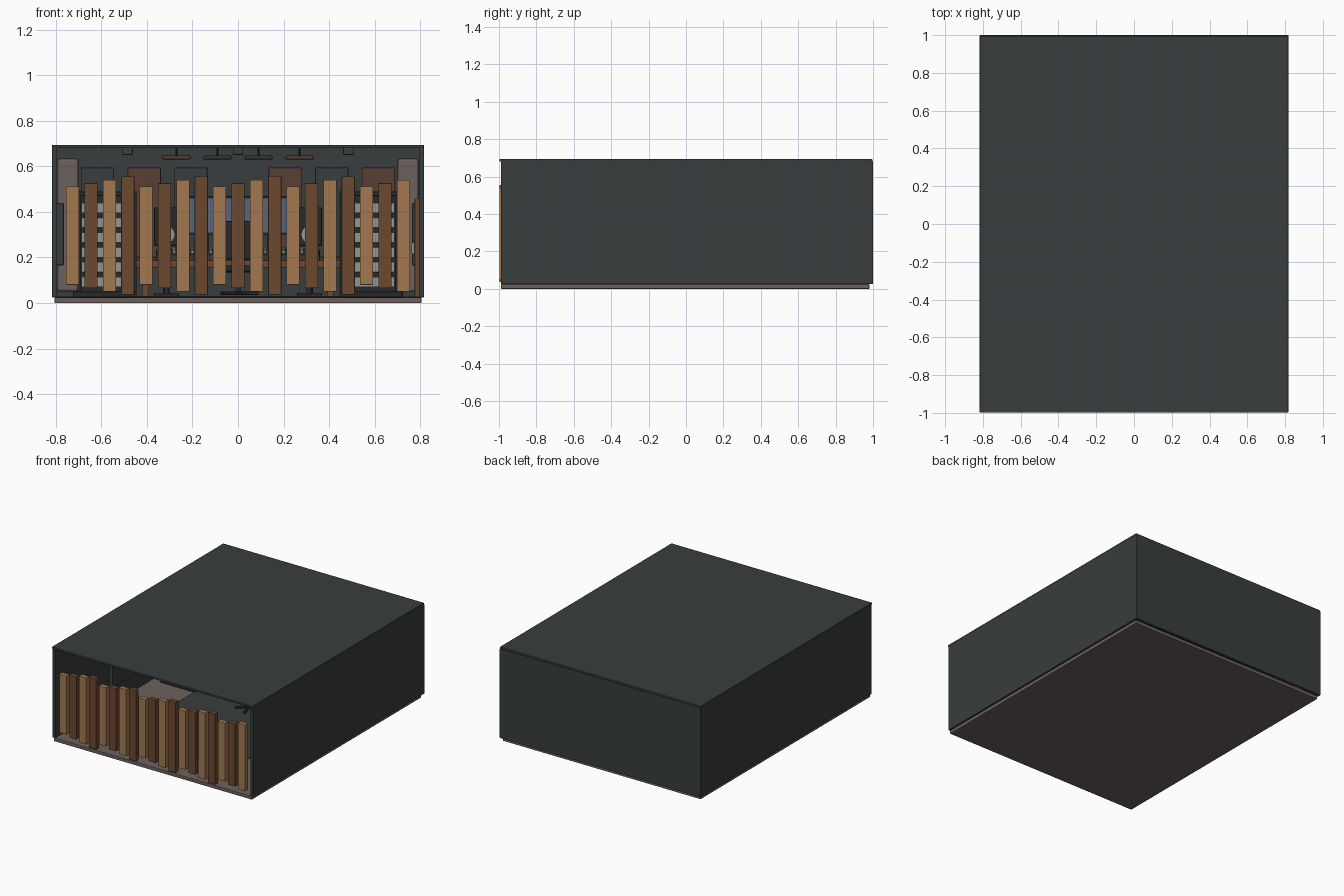
import bpy
from math import pi, cos, sin


def mat(name, rgb):
    m = bpy.data.materials.new(name)
    m.diffuse_color = (*rgb, 1)
    return m


DARK = mat("charcoal", (0.04, 0.047, 0.047))
BLACK = mat("near_black", (0.02, 0.022, 0.024))
FLOOR = mat("warm_grey", (0.15, 0.12, 0.11))
OAK = mat("light_wood", (0.36, 0.19, 0.08))
WALNUT = mat("dark_wood", (0.15, 0.065, 0.03))
BROWN = mat("brown_fabric", (0.1, 0.05, 0.035))
METAL = mat("light_metal", (0.3, 0.31, 0.3))
SCREEN = mat("screen_blue", (0.1, 0.13, 0.2))


def box(name, x, y, z, m, bevel=0.0, rot=(0, 0, 0)):
    """Box from (min, max) ranges on each axis."""
    bpy.ops.mesh.primitive_cube_add(size=1, rotation=rot, location=(
        sum(x) / 2, sum(y) / 2, sum(z) / 2))
    o = bpy.context.object
    o.name = name
    o.scale = (x[1] - x[0], y[1] - y[0], z[1] - z[0])
    bpy.ops.object.transform_apply(location=False, rotation=False, scale=True)
    o.data.materials.append(m)
    if bevel:
        b = o.modifiers.new("bevel", 'BEVEL')
        b.width, b.segments = bevel, 2
    return o


def cyl(name, loc, r, h, m, rot=(0, 0, 0), n=24):
    bpy.ops.mesh.primitive_cylinder_add(vertices=n, radius=r, depth=h,
                                        location=loc, rotation=rot)
    o = bpy.context.object
    o.name = name
    o.data.materials.append(m)
    bpy.ops.object.shade_smooth_by_angle()
    return o


def mx(s, a, b):
    """Range a..b mirrored to side s."""
    return (a, b) if s > 0 else (-b, -a)


# Room shell, open at the front
box("floor", (-0.805, 0.805), (-0.988, 0.98), (0, 0.025), FLOOR, 0.003)
box("roof", (-0.817, 0.817), (-0.998, 0.996), (0.68, 0.695), DARK, 0.004)
box("back_wall", (-0.817, 0.817), (0.98, 1.0), (0.025, 0.683), DARK, 0.003)
for s, side in ((-1, "left"), (1, "right")):
    box(side + "_wall", mx(s, 0.795, 0.817), (-0.99, 0.985), (0.025, 0.683), DARK, 0.003)

# Wooden diffuser slats across the front, stepping in height
for i in range(19):
    x = (i - 9) * 0.0807
    h = 0.216 + 0.0145 * (i % 4)
    box("front_slat", (x - 0.029, x + 0.029), (-0.998, -0.963),
        (0.296 - h, 0.296 + h), WALNUT if i % 2 else OAK, 0.002)

# Rug, acoustic panels on the back wall, ceiling fittings
box("rug", (-0.45, 0.45), (-0.7, 0.3), (0.025, 0.031), DARK, 0.002)
for i, x in enumerate((-0.617, -0.412, -0.207, 0.207, 0.412, 0.617)):
    box("back_panel", (x - 0.073, x + 0.073), (0.945, 0.98), (0.2, 0.595),
        BROWN if i % 2 else DARK, 0.005)
for x, w, m in ((-0.27, 0.062, BROWN), (0.27, 0.062, BROWN),
                (-0.09, 0.062, DARK), (0.09, 0.062, DARK)):
    box("ceiling_panel", (x - w, x + w), (-0.25, 0.35), (0.63, 0.648), m, 0.006)
    for y in (-0.15, 0.25):
        cyl("panel_hanger", (x, y, 0.664), 0.004, 0.034, BLACK, n=8)
for x in (-0.485, 0, 0.485):
    box("ceiling_lamp", (x - 0.023, x + 0.023), (-0.5, 0.6), (0.65, 0.681), DARK, 0.004)

# Door on the right wall
box("door", (0.776, 0.796), (-0.85, -0.55), (0.025, 0.46), WALNUT, 0.003)
cyl("door_handle", (0.768, -0.59, 0.24), 0.007, 0.05, METAL, n=12)

for s, side in ((-1, "left_"), (1, "right_")):
    # Corner traps and wall panels
    box(side + "corner_trap", mx(s, 0.7, 0.795), (0.86, 0.98), (0.05, 0.635), FLOOR, 0.012)
    for k in range(3):
        y = -0.365 + k * 0.4
        box(side + "wall_panel", mx(s, 0.765, 0.796), (y, y + 0.3), (0.165, 0.44), DARK, 0.006)

    # Equipment rack with stacked units
    box(side + "rack_base", mx(s, 0.445, 0.725), (0.13, 0.46), (0.025, 0.05), BLACK, 0.006)
    box(side + "rack_back", mx(s, 0.45, 0.7), (0.43, 0.45), (0.05, 0.485), BLACK)
    box(side + "rack_top", mx(s, 0.445, 0.705), (0.14, 0.45), (0.47, 0.49), BLACK, 0.005)
    for a in (0.445, 0.69):
        box(side + "rack_side", mx(s, a, a + 0.015), (0.14, 0.45), (0.05, 0.475), BLACK)
    for k in range(6):
        z = 0.07 + k * 0.065
        box(side + "rack_unit", mx(s, 0.462, 0.688), (0.15, 0.43), (z, z + 0.045), METAL, 0.003)
        for d in (0.5, 0.575, 0.65):
            cyl("rack_knob", (s * d, 0.145, z + 0.022), 0.011, 0.014, BLACK, (pi / 2, 0, 0), 12)

    # Loudspeaker on its stand
    x = s * 0.315
    box(side + "stand_base", (x - 0.055, x + 0.055), (0.68, 0.8), (0.025, 0.045), BLACK, 0.004)
    cyl(side + "stand_post", (x, 0.74, 0.145), 0.014, 0.21, BLACK, n=12)
    box(side + "speaker", (x - 0.055, x + 0.055), (0.67, 0.81), (0.25, 0.42), BLACK, 0.008)
    for z, r in ((0.3, 0.038), (0.375, 0.02)):
        cyl(side + "speaker_cone", (x, 0.668, z), r, 0.01, METAL, (pi / 2, 0, 0))

    # Desk support
    box(side + "desk_leg", mx(s, 0.39, 0.42), (0.38, 0.62), (0.025, 0.16), WALNUT, 0.003)

# Desk and mixing console
box("desk_top", (-0.455, 0.455), (0.34, 0.66), (0.155, 0.188), WALNUT, 0.005)
box("console", (-0.36, 0.36), (0.38, 0.58), (0.195, 0.225), DARK, 0.005, (0.12, 0, 0))
for i in range(17):
    x = (i - 8) * 0.04
    box("fader", (x - 0.006, x + 0.006), (0.42, 0.435), (0.216, 0.23), METAL)
    cyl("console_knob", (x, 0.53, 0.238), 0.008, 0.016, METAL, n=10)

# Screens on the desk
for x in (-0.14, 0.14):
    box("screen_frame", (x - 0.13, x + 0.13), (0.61, 0.625), (0.3, 0.47), BLACK, 0.004)
    box("screen_face", (x - 0.12, x + 0.12), (0.607, 0.611), (0.31, 0.46), SCREEN)
    cyl("screen_post", (x, 0.632, 0.25), 0.01, 0.13, BLACK, n=12)

# Swivel chair
cyl("chair_post", (0, 0.12, 0.09), 0.012, 0.1, BLACK, n=12)
box("chair_seat", (-0.08, 0.08), (0.04, 0.2), (0.135, 0.165), BLACK, 0.012)
box("chair_back", (-0.075, 0.075), (0.025, 0.05), (0.19, 0.36), BLACK, 0.01)
box("chair_spine", (-0.015, 0.015), (0.028, 0.045), (0.14, 0.22), BLACK)
for k in range(5):
    a = k * 2 * pi / 5
    x, y = 0.045 * cos(a), 0.12 + 0.045 * sin(a)
    box("chair_foot", (x - 0.045, x + 0.045), (y - 0.008, y + 0.008),
        (0.036, 0.05), BLACK, 0.002, (0, 0, a))
